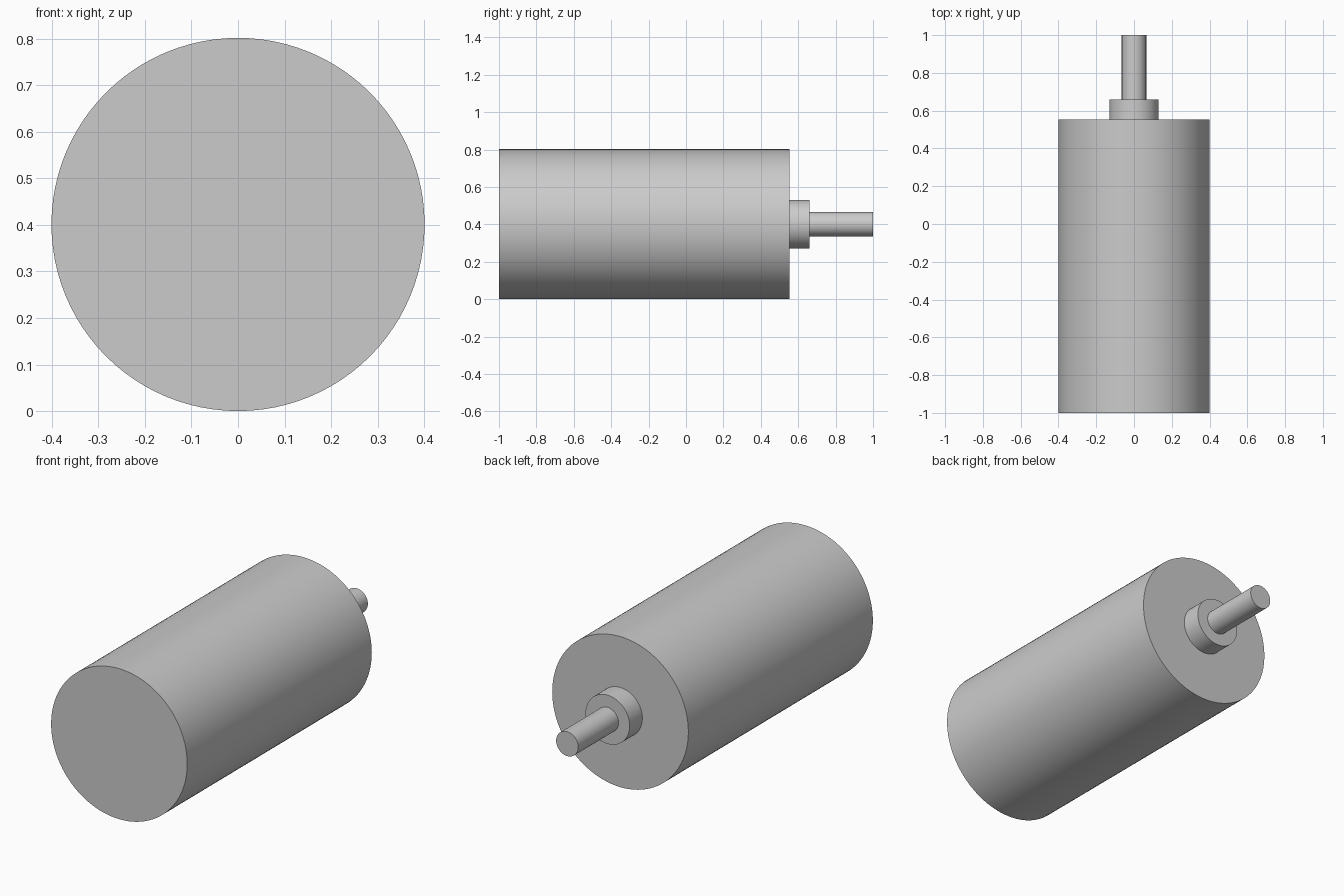
import bpy
import math

cube = bpy.data.objects.get("Cube")
if cube:
    bpy.data.objects.remove(cube, do_unlink=True)

# Single plain grey metal
grey = bpy.data.materials.new("light_grey")
grey.use_nodes = True
colour = (0.6, 0.6, 0.6, 1.0)
grey.diffuse_color = colour
grey.node_tree.nodes["Principled BSDF"].inputs["Base Color"].default_value = colour

RADIUS = 0.401


def rod(name, radius, start, end, sides):
    """Solid cylinder along y, centred on the motor axis."""
    bpy.ops.mesh.primitive_cylinder_add(
        vertices=sides, radius=radius, depth=end - start,
        location=(0, (start + end) / 2, RADIUS),
        rotation=(math.pi / 2, 0, 0))
    obj = bpy.context.object
    obj.name = name
    obj.data.materials.append(grey)
    bpy.ops.object.shade_smooth_by_angle(angle=math.radians(30))
    return obj


# Motor can, bearing collar and output shaft
rod("motor_body", RADIUS, -1.0, 0.553, 96)
rod("bearing_collar", 0.13, 0.553, 0.66, 64)
rod("output_shaft", 0.065, 0.66, 1.0, 48)
